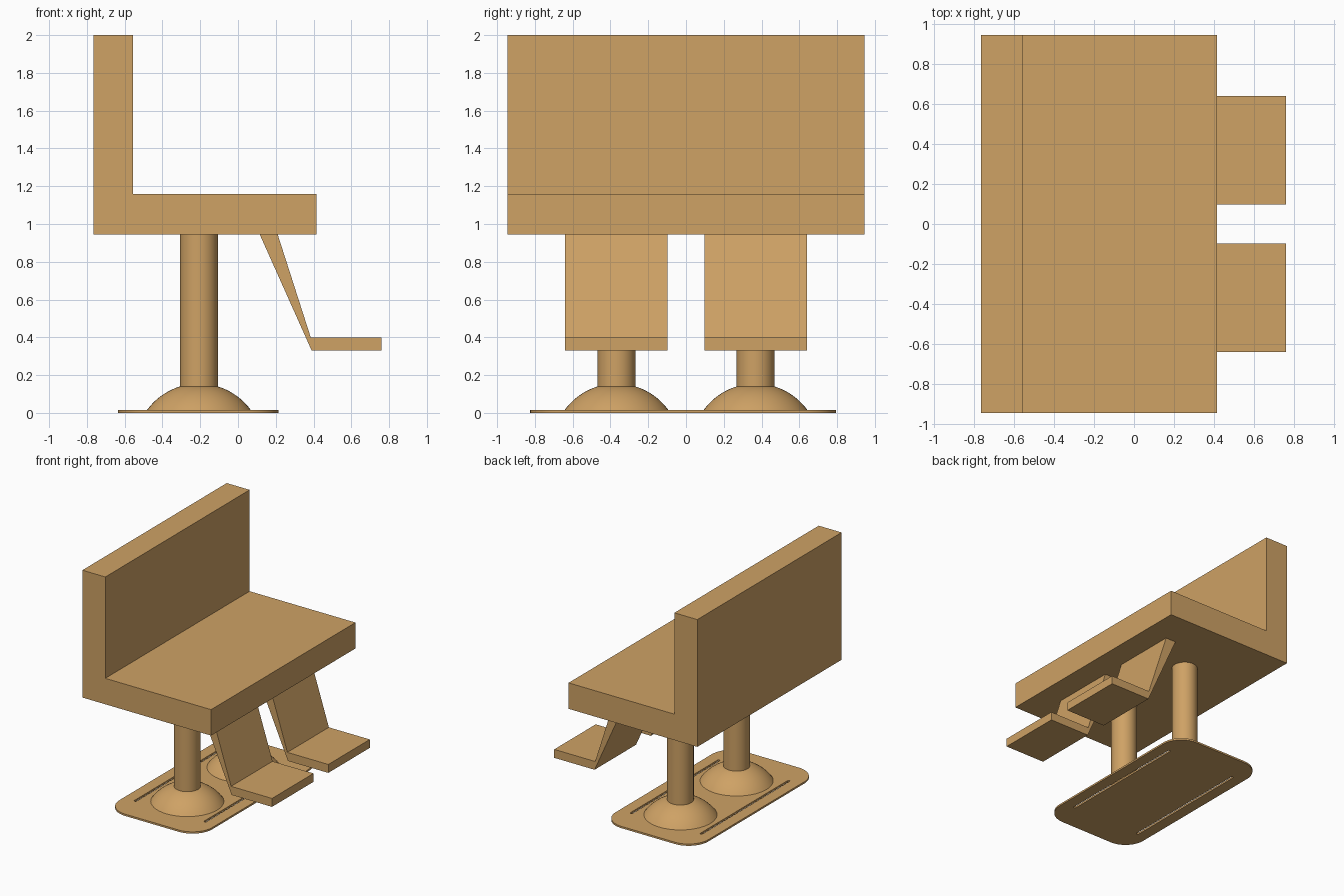
import bpy, bmesh, math

if "Cube" in bpy.data.objects:
    bpy.data.objects.remove(bpy.data.objects["Cube"])

col = bpy.context.scene.collection
mat = bpy.data.materials.new("tan")
mat.diffuse_color = (0.62, 0.36, 0.13, 1)
mat.use_nodes = True
mat.node_tree.nodes["Principled BSDF"].inputs["Base Color"].default_value = mat.diffuse_color


def add_mesh(name, bm, smooth=False):
    bmesh.ops.recalc_face_normals(bm, faces=bm.faces)
    me = bpy.data.meshes.new(name)
    bm.to_mesh(me)
    bm.free()
    ob = bpy.data.objects.new(name, me)
    me.materials.append(mat)
    col.objects.link(ob)
    if smooth:
        select(ob)
        bpy.ops.object.shade_smooth_by_angle(angle=math.radians(30))
    return ob


def select(ob):
    bpy.ops.object.select_all(action='DESELECT')
    ob.select_set(True)
    bpy.context.view_layer.objects.active = ob


def extrude_xz(name, profile, y0, y1):
    """Side profile in xz swept from y0 to y1."""
    bm = bmesh.new()
    face = bm.faces.new([bm.verts.new((x, y0, z)) for x, z in profile])
    ext = bmesh.ops.extrude_face_region(bm, geom=[face])
    verts = [v for v in ext["geom"] if isinstance(v, bmesh.types.BMVert)]
    bmesh.ops.translate(bm, verts=verts, vec=(0, y1 - y0, 0))
    return add_mesh(name, bm)


def lathe(name, profile, x, y, steps=48):
    """Closed solid from (radius, z) rings."""
    bm = bmesh.new()
    rings = [[bm.verts.new((x + r * math.cos(2 * math.pi * i / steps),
                            y + r * math.sin(2 * math.pi * i / steps), z))
              for i in range(steps)] for r, z in profile]
    for a, b in zip(rings, rings[1:]):
        for i in range(steps):
            j = (i + 1) % steps
            bm.faces.new((a[i], a[j], b[j], b[i]))
    bm.faces.new(rings[0])
    bm.faces.new(rings[-1])
    return add_mesh(name, bm, True)


def rounded_rect(cx, cy, w, h, r, n):
    pts = []
    for k, (sx, sy) in enumerate([(1, 1), (-1, 1), (-1, -1), (1, -1)]):
        for i in range(n + 1):
            a = math.pi / 2 * (k + i / n)
            pts.append((cx + sx * (w / 2 - r) + r * math.cos(a),
                        cy + sy * (h / 2 - r) + r * math.sin(a)))
    return pts


# Bench: seat and backrest in one L profile
extrude_xz("seat_and_backrest",
           [(-0.765, 0.945), (0.415, 0.945), (0.415, 1.16),
            (-0.555, 1.16), (-0.555, 2.0), (-0.765, 2.0)], -0.945, 0.945)

# Base plate with rounded corners and two long slots
PX, PY, T = -0.21, -0.015, 0.015
curve = bpy.data.curves.new("base_plate", 'CURVE')
curve.dimensions = '2D'
curve.fill_mode = 'BOTH'
curve.extrude = T / 2
outlines = [rounded_rect(PX, PY, 0.85, 1.62, 0.18, 12)]
outlines += [rounded_rect(PX + s * 0.32, PY, 0.02, 1.16, 0.008, 3) for s in (-1, 1)]
for pts in outlines:
    sp = curve.splines.new('POLY')
    sp.points.add(len(pts) - 1)
    for p, (x, y) in zip(sp.points, pts):
        p.co = (x, y, 0, 1)
    sp.use_cyclic_u = True
plate = bpy.data.objects.new("base_plate", curve)
plate.location.z = T / 2
curve.materials.append(mat)
col.objects.link(plate)
select(plate)
bpy.ops.object.convert(target='MESH')
bpy.ops.object.shade_smooth_by_angle(angle=math.radians(30))

# Dome profile: arc of a sphere ending at the post
R, zc = 0.34, -0.185
a0, a1 = math.asin(0.2 / R), math.acos(0.1 / R)
dome = [(R * math.cos(a0 + (a1 - a0) * i / 10),
         zc + R * math.sin(a0 + (a1 - a0) * i / 10)) for i in range(11)]

# Foot rest profile: tapering leg panel and foot board
rest = [(0.115, 0.945), (0.39, 0.33), (0.76, 0.33),
        (0.76, 0.40), (0.385, 0.40), (0.21, 0.945)]

for side, s in (("left", -1), ("right", 1)):
    lathe("dome_" + side, dome, -0.207, s * 0.368)
    lathe("post_" + side, [(0.1, 0.13), (0.1, 0.945)], -0.207, s * 0.368)
    extrude_xz("foot_rest_" + side, rest, s * 0.097, s * 0.64)
